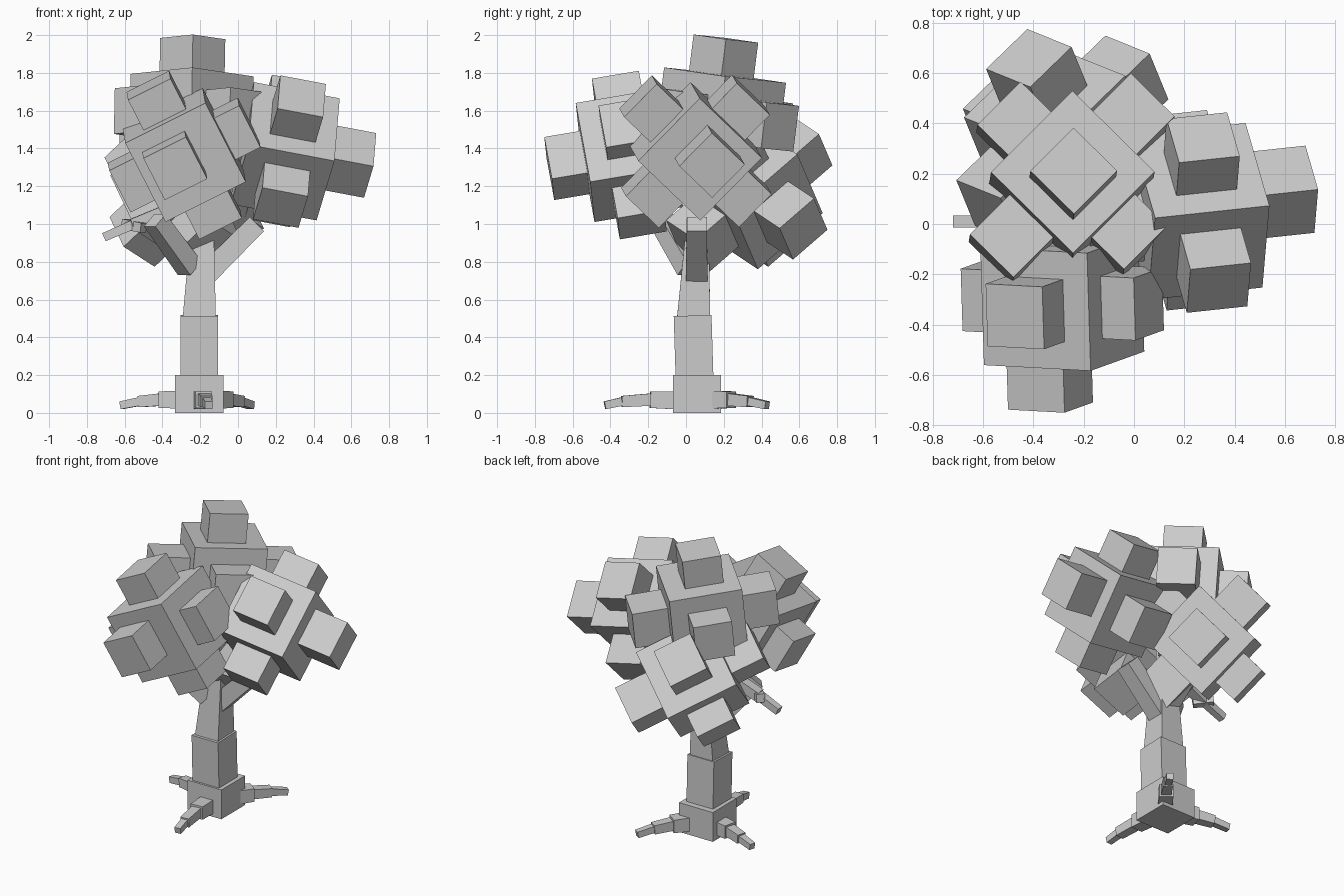
import bpy
import bmesh
from math import pi
from mathutils import Matrix, Vector

cube = bpy.data.objects.get("Cube")
if cube:
    bpy.data.objects.remove(cube, do_unlink=True)

grey = bpy.data.materials.new("light_grey")
grey.use_nodes = True
grey.diffuse_color = (0.6, 0.6, 0.6, 1)
grey.node_tree.nodes["Principled BSDF"].inputs["Base Color"].default_value = (0.6, 0.6, 0.6, 1)


def add_object(name, bm):
    mesh = bpy.data.meshes.new(name)
    bm.to_mesh(mesh)
    bm.free()
    mesh.materials.append(grey)
    obj = bpy.data.objects.new(name, mesh)
    bpy.context.collection.objects.link(obj)


def add_beam(bm, start, end, width, end_width):
    """Square, tapered block running from start to end."""
    start, end = Vector(start), Vector(end)
    along = end - start
    if along.z > 0.9 * along.length:
        turn = Vector((0, 0, 1)).rotation_difference(along)
    else:
        turn = along.to_track_quat('Z', 'Y')
    place = (Matrix.Translation((start + end) / 2) @ turn.to_matrix().to_4x4()
             @ Matrix.Rotation(pi / 4, 4, 'Z'))
    bmesh.ops.create_cone(bm, cap_ends=True, segments=4, radius1=width / 2 ** 0.5,
                          radius2=end_width / 2 ** 0.5, depth=along.length, matrix=place)


def chain(name, points, widths):
    """Stepped row of blocks through the points, one width per block."""
    bm = bmesh.new()
    for a, b, w in zip(points, points[1:], widths):
        add_beam(bm, a, b, w, w * 0.92)
    add_object(name, bm)


def leaf_cluster(name, centre, outward, side, size, reaches, nudge=(0, 0, 0)):
    """Large cube with a smaller cube on each face; nudge moves the outward one."""
    u = Vector(outward).normalized()
    v = Vector(side)
    v = (v - u * v.dot(u)).normalized()
    w = u.cross(v)
    frame = Matrix((u, v, w)).transposed().to_4x4()
    bm = bmesh.new()
    bmesh.ops.create_cube(bm, size=size, matrix=Matrix.Translation(centre) @ frame)
    small = size * 0.53
    for axis, reach in zip((u, v, w), reaches):
        for sign in (-1, 1):
            middle = Vector(centre) + axis * sign * (reach - small / 2)
            if axis is u and sign > 0:
                middle += Vector(nudge)
            bmesh.ops.create_cube(bm, size=small, matrix=Matrix.Translation(middle) @ frame)
    add_object(name, bm)


# Foliage
leaf_cluster("top_foliage", (-0.248, 0.178, 1.56), (0.02, 0.125, 0.99), (0.695, 0.705, 0),
             0.46, (0.425, 0.455, 0.41), (0, -0.02, 0))
leaf_cluster("front_foliage", (-0.285, -0.3, 1.365), (0.03, -0.98, -0.165), (0.89, 0, 0.455),
             0.475, (0.43, 0.385, 0.42), (-0.06, 0, 0))
leaf_cluster("left_foliage", (0.25, 0.05, 1.385), (0.98, 0.105, -0.185), (0.1, 0.7, 0.7),
             0.465, (0.46, 0.42, 0.43), (0, 0.04, 0.01))
leaf_cluster("back_foliage", (-0.285, 0.335, 1.165), (0.65, 0.63, -0.42), (-0.35, 0.67, 0.66),
             0.475, (0.455, 0.45, 0.395))

# Trunk
trunk = (("trunk_base", (-0.205, 0.058, 0), (-0.205, 0.058, 0.2), 0.255, 0.255),
         ("lower_trunk", (-0.205, 0.045, 0.19), (-0.205, 0.035, 0.515), 0.2, 0.2),
         ("upper_trunk", (-0.205, 0.04, 0.5), (-0.19, 0.06, 0.95), 0.175, 0.125),
         ("trunk_tip", (-0.19, 0.06, 0.92), (-0.19, 0.055, 1.3), 0.075, 0.06))
for name, start, end, width, end_width in trunk:
    bm = bmesh.new()
    add_beam(bm, start, end, width, end_width)
    add_object(name, bm)

# Branches reaching into the foliage
chain("left_branch", [(-0.17, 0.057, 0.73), (0.1, 0.057, 1.0)], [0.115])
chain("front_branch", [(-0.255, 0.02, 0.765), (-0.44, -0.13, 1.02)], [0.105])
chain("back_branch", [(-0.2, 0.07, 0.8), (-0.25, 0.28, 1.05)], [0.11])

# Twig on the right side
chain("twig", [(-0.3, 0.03, 1.1), (-0.56, 0.01, 0.995), (-0.71, 0.01, 0.93)], [0.07, 0.05])
chain("twig_fork", [(-0.6, 0.05, 1.0), (-0.5, -0.03, 0.98)], [0.055])

# Roots
root_widths = [0.095, 0.065, 0.045]
chain("right_root", [(-0.28, 0.08, 0.07), (-0.41, 0.11, 0.07), (-0.52, 0.145, 0.06),
                     (-0.62, 0.17, 0.04)], root_widths)
chain("front_root", [(-0.19, -0.02, 0.065), (-0.18, -0.19, 0.07), (-0.165, -0.34, 0.06),
                     (-0.155, -0.43, 0.04)], root_widths)
chain("back_root", [(-0.14, 0.13, 0.07), (-0.06, 0.24, 0.07), (0.01, 0.34, 0.06),
                    (0.07, 0.43, 0.04)], root_widths)
